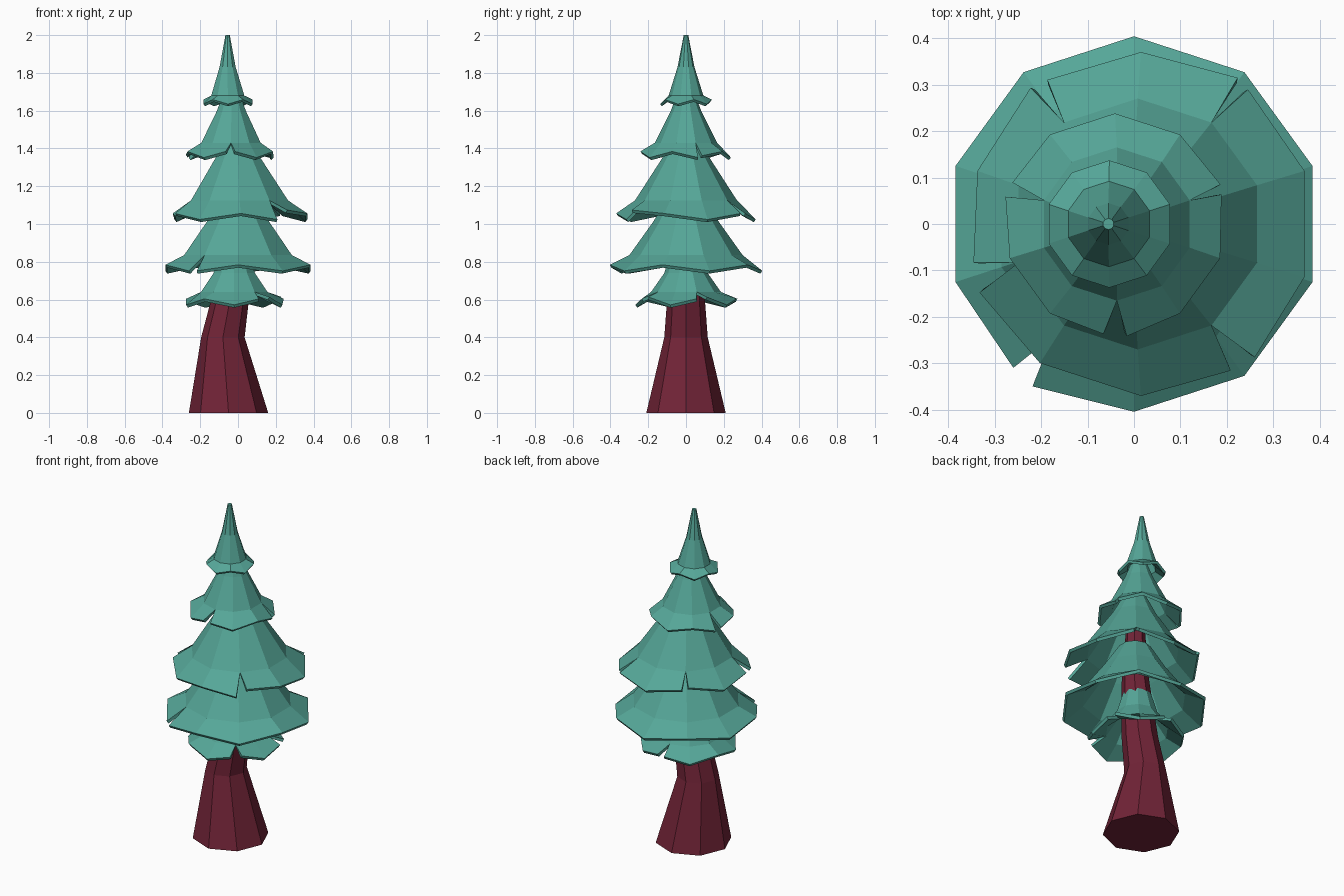
import bpy, bmesh, math

if "Cube" in bpy.data.objects:
    bpy.data.objects.remove(bpy.data.objects["Cube"])


def material(name, color):
    m = bpy.data.materials.new(name)
    m.diffuse_color = (*color, 1)
    m.use_nodes = True
    m.node_tree.nodes["Principled BSDF"].inputs["Base Color"].default_value = m.diffuse_color
    return m


GREEN = material("teal needles", (0.092, 0.385, 0.315))
RED = material("dark red bark", (0.165, 0.017, 0.038))


def finish(bm, name, mat):
    me = bpy.data.meshes.new(name)
    bm.to_mesh(me)
    bm.free()
    me.materials.append(mat)
    ob = bpy.data.objects.new(name, me)
    bpy.context.collection.objects.link(ob)
    return ob


def ring_point(bm, cx, r, z, deg):
    a = math.radians(deg)
    return bm.verts.new((cx + r * math.cos(a), r * math.sin(a), z))


def trunk(sections):
    """Bent eight-sided trunk through (centre x, radius, z) sections."""
    bm = bmesh.new()
    rings = [[ring_point(bm, cx, r, z, 45 * k) for k in range(8)] for cx, r, z in sections]
    for lo, hi in zip(rings, rings[1:]):
        for k in range(8):
            n = (k + 1) % 8
            bm.faces.new((lo[k], lo[n], hi[n], hi[k]))
    bm.faces.new(rings[0][::-1])
    bm.faces.new(rings[-1])
    return finish(bm, "trunk", RED)


def tier(name, sections, up, notches=None, cap=False, thick=0.018, wave=0.016):
    """Ten-sided skirt. sections run top to rim as (centre x, radius, z).
    notches: {corner angle: (half width in degrees, lift after the slit)}."""
    notches = notches or {}
    bm = bmesh.new()
    angles = [18 + 36 * k for k in range(10)]
    rings = [[ring_point(bm, cx, r, z, a) for a in angles] for cx, r, z in sections[:-1]]
    for hi, lo in zip(rings, rings[1:]):
        for k in range(10):
            n = (k + 1) % 10
            bm.faces.new((hi[k], lo[k], lo[n], hi[n]))
    # rim corners zigzag in height; a slit corner is split into two points
    cx, r, z = sections[-1]
    before, after = [], []
    for a in angles:
        h = z + (wave if (a - up) % 72 == 0 else -wave)
        if a in notches:
            w, lift = notches[a]
            before.append(ring_point(bm, cx, r, h, a - w))
            after.append(ring_point(bm, cx, r * 1.02, h + lift, a + w))
        else:
            v = ring_point(bm, cx, r, h, a)
            before.append(v)
            after.append(v)
    hi = rings[-1]
    for k in range(10):
        n = (k + 1) % 10
        bm.faces.new((hi[k], after[k], before[n], hi[n]))
    if cap:
        bm.faces.new(rings[0])
    ob = finish(bm, name, GREEN)
    mod = ob.modifiers.new("thickness", "SOLIDIFY")
    mod.thickness = thick
    mod.offset = -1
    return ob


# bark, bent near the base and tapering up inside the foliage
trunk([(-0.05, 0.21, 0), (-0.08, 0.115, 0.4), (-0.042, 0.1, 0.6),
       (-0.01, 0.075, 0.95), (-0.01, 0.05, 1.3), (-0.03, 0.025, 1.6)])

# foliage from the tip down
tier("tip_foliage", [(-0.055, 0.012, 2.0), (-0.055, 0.045, 1.83), (-0.054, 0.092, 1.68),
                     (-0.053, 0.137, 1.647)], up=90, cap=True, thick=0.015, wave=0.012)
tier("upper_foliage", [(-0.035, 0.035, 1.72), (-0.035, 0.08, 1.6), (-0.037, 0.165, 1.43),
                       (-0.041, 0.238, 1.368)], up=270,
     notches={270: (6, 0), 18: (2.5, 0.01), 162: (4, 0.015)})
tier("middle_foliage", [(-0.005, 0.06, 1.48), (0.0, 0.125, 1.35), (0.008, 0.27, 1.125),
                        (0.015, 0.37, 1.04)], up=270,
     notches={306: (4.5, 0.05), 198: (5, 0), 126: (3, 0.02), 54: (2.5, 0)})
tier("wide_foliage", [(-0.005, 0.09, 1.15), (0.0, 0.175, 1.01), (0.0, 0.3, 0.835),
                      (0.0, 0.404, 0.768)], up=270,
     notches={234: (4, 0)})
tier("bottom_foliage", [(-0.02, 0.08, 0.86), (-0.02, 0.115, 0.74), (-0.02, 0.185, 0.64),
                        (-0.02, 0.268, 0.588)], up=234,
     notches={306: (7, 0.01), 90: (5, 0), 18: (6, 0.01)})
